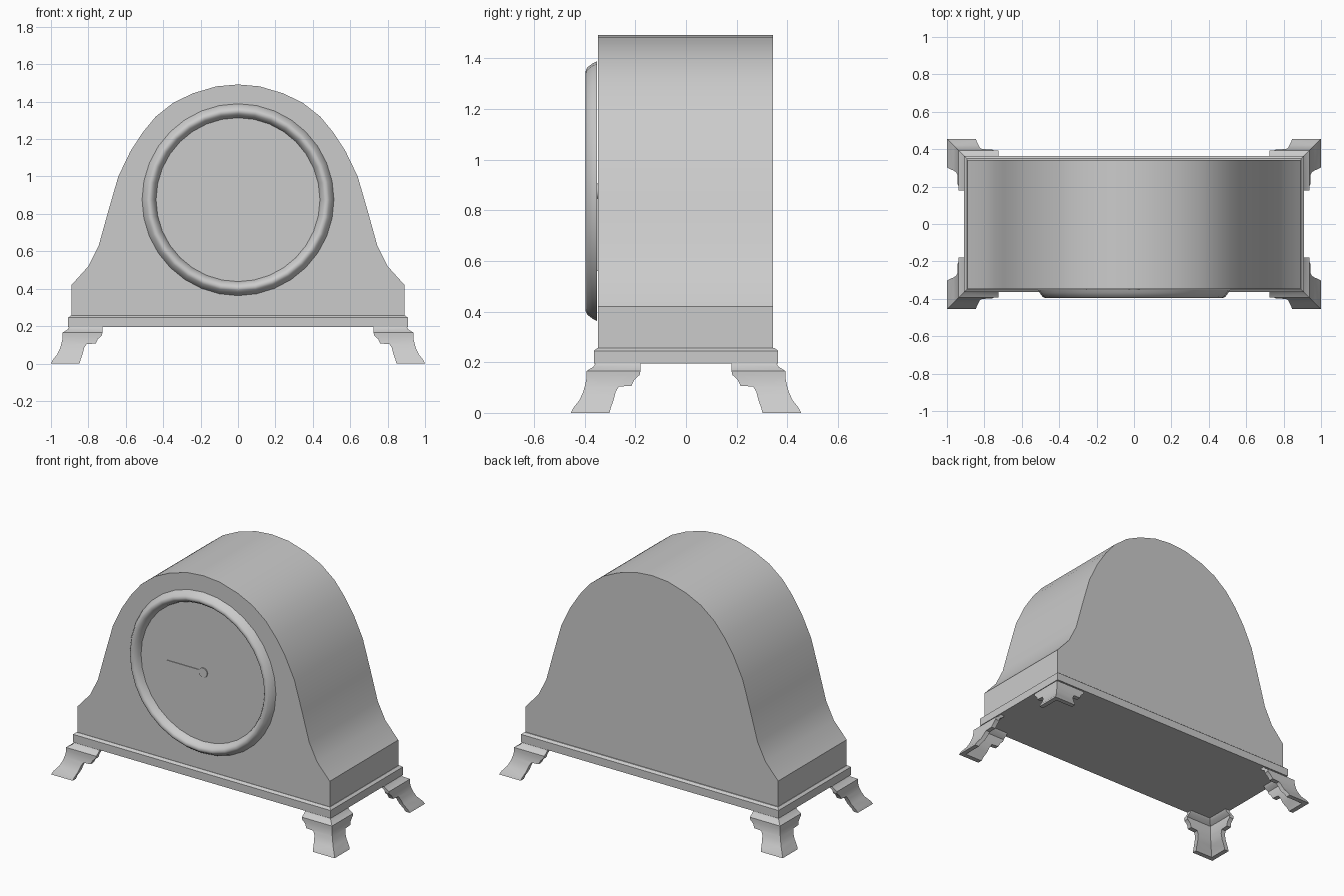
import bpy, bmesh, math

if "Cube" in bpy.data.objects:
    bpy.data.objects.remove(bpy.data.objects["Cube"])

def finish(bm, name, angle=30):
    bmesh.ops.recalc_face_normals(bm, faces=bm.faces[:])
    me = bpy.data.meshes.new(name)
    bm.to_mesh(me)
    bm.free()
    ob = bpy.data.objects.new(name, me)
    bpy.context.collection.objects.link(ob)
    for p in me.polygons:
        p.use_smooth = True
    me.set_sharp_from_angle(angle=math.radians(angle))
    return ob

def loft(name, rings, caps=True, loop=False, angle=30):
    """Skin a list of closed rings that have equal point counts."""
    bm = bmesh.new()
    vs = [[bm.verts.new(p) for p in r] for r in rings]
    n = len(rings[0])
    pairs = list(zip(vs, vs[1:])) + ([(vs[-1], vs[0])] if loop else [])
    for a, b in pairs:
        for i in range(n):
            j = (i + 1) % n
            bm.faces.new((a[i], a[j], b[j], b[i]))
    if caps and not loop:
        bm.faces.new(vs[0])
        bm.faces.new(vs[-1])
    return finish(bm, name, angle)

def rect(x, y, z):
    return [(-x, -y, z), (x, -y, z), (x, y, z), (-x, y, z)]

# Arched case: half outline mirrored, extruded front to back
half = [(.89, .25), (.89, .42), (.80, .52), (.745, .63), (.695, .81), (.64, 1.0),
        (.575, 1.135), (.51, 1.235), (.44, 1.32), (.345, 1.395), (.24, 1.445), (.115, 1.482)]
outline = half + [(0, 1.492)] + [(-x, z) for x, z in reversed(half)]
FRONT = -.347
loft("case", [[(x, y, z) for x, z in outline] for y in (FRONT, .343)])

# Base moulding with chamfered top edge
loft("base_moulding", [rect(.908, .364, .195), rect(.908, .364, .245), rect(.893, .349, .257)])

# Bezel ring: profile (radius, y) revolved around the dial centre
CZ, SEG = .876, 32
prof = [(.513, -.351), (.505, -.368), (.488, -.39), (.475, -.396),
        (.460, -.390), (.445, -.370), (.438, -.351)]
loft("bezel", [[(r * math.sin(2 * math.pi * k / SEG), y, CZ + r * math.cos(2 * math.pi * k / SEG))
                for r, y in prof] for k in range(SEG)], loop=True, angle=50)

# Hands and hub
def plate(name, pts, depth):
    loft(name, [[(x, y, CZ + z) for x, z in pts] for y in (FRONT + .001, FRONT - depth)])

plate("hour_hand", [(-.255, -.011), (0, -.011), (0, .011), (-.255, .011)], .004)
plate("minute_hand", [(-.008, -.315), (.008, -.315), (.008, 0), (-.008, 0)], .004)
plate("hub", [(.03 * math.cos(a * math.pi / 10), .03 * math.sin(a * math.pi / 10)) for a in range(20)], .007)

# Ogee bracket feet: rows of (height, outer face, wing end), mitred L section
rows = [(0, .455, .302), (.02, .445, .297), (.05, .421, .286), (.083, .406, .278),
        (.104, .400, .265), (.107, .399, .215), (.13, .394, .205), (.15, .393, .183),
        (.165, .393, .180), (.182, .366, .180), (.195, .358, .180)]
T, DX = .03, .545
rings = []
for z, s, e in rows:
    i = s - T
    section = [(e, s), (s, s), (s, e), (i, e), (i, i), (e, i)]
    rings.append([(x + DX, y, z) for x, y in section])
feet = loft("bracket_feet", rings, angle=32)
m = feet.modifiers.new("four_corners", 'MIRROR')
m.use_axis = (True, True, False)
m.use_mirror_merge = False
